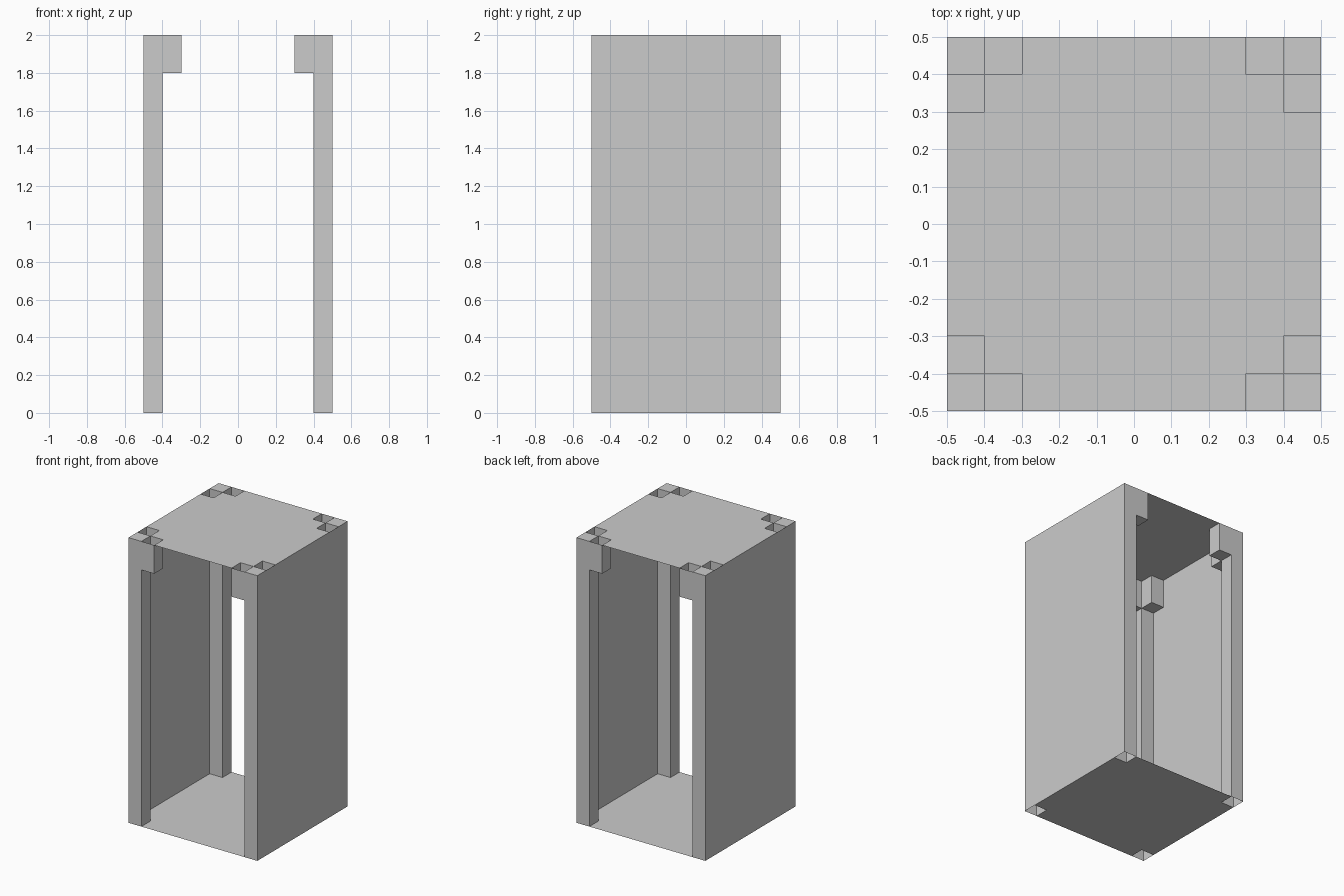
import bpy, bmesh
from mathutils import Vector

if "Cube" in bpy.data.objects:
    bpy.data.objects.remove(bpy.data.objects["Cube"])


def add_object(name, bm):
    mesh = bpy.data.meshes.new(name)
    bm.to_mesh(mesh)
    bm.free()
    ob = bpy.data.objects.new(name, mesh)
    bpy.context.collection.objects.link(ob)
    return ob


def mirror(ob, x=True, y=True):
    mod = ob.modifiers.new("mirror", 'MIRROR')
    mod.use_axis = (x, y, False)
    mod.use_mirror_merge = False


def open_box(name, lo, hi, open_sides):
    """Thin-walled box shell without the faces pointing along open_sides."""
    lo, hi = Vector(lo), Vector(hi)
    bm = bmesh.new()
    bmesh.ops.create_cube(bm, size=1)
    bm.normal_update()
    gone = [f for f in bm.faces
            if any(f.normal.dot(Vector(s)) > 0.9 for s in open_sides)]
    bmesh.ops.delete(bm, geom=gone, context='FACES')
    for v in bm.verts:
        v.co = Vector([l + (c + 0.5) * (h - l) for l, c, h in zip(lo, v.co, hi)])
    ob = add_object(name, bm)
    mirror(ob)


def plate(name, corner, z, up):
    """Flat sheet whose outline repeats one corner profile in all quadrants."""
    pts = []
    for sx, sy in ((1, 1), (-1, 1), (-1, -1), (1, -1)):
        quarter = corner if sx * sy > 0 else corner[::-1]
        pts += [(sx * x, sy * y, z) for x, y in quarter]
    bm = bmesh.new()
    bm.faces.new([bm.verts.new(p) for p in (pts if up else pts[::-1])])
    add_object(name, bm)


X, Y, UP, DOWN = (1, 0, 0), (0, 1, 0), (0, 0, 1), (0, 0, -1)

# Floor and roof sheets, notched at the corners
plate("floor", [(.5, .4), (.4, .4), (.4, .5)], 0, False)
plate("roof", [(.5, .3), (.4, .3), (.4, .4), (.3, .4), (.3, .5)], 2, True)

# Side walls
bm = bmesh.new()
bm.faces.new([bm.verts.new(p) for p in
              ((.5, -.5, 0), (.5, .5, 0), (.5, .5, 2), (.5, -.5, 2))])
mirror(add_object("side_wall", bm), y=False)

# Corner posts, hollow from below; the side wall closes their outer face
open_box("corner_post", (.4, .4, 0), (.5, .5, 2), [DOWN, X])

# Brackets beside each post, hollow from above; the post closes one side
open_box("front_bracket", (.3, .4, 1.8), (.4, .5, 2), [UP, X])
open_box("side_bracket", (.4, .3, 1.8), (.5, .4, 2), [UP, X, Y])
